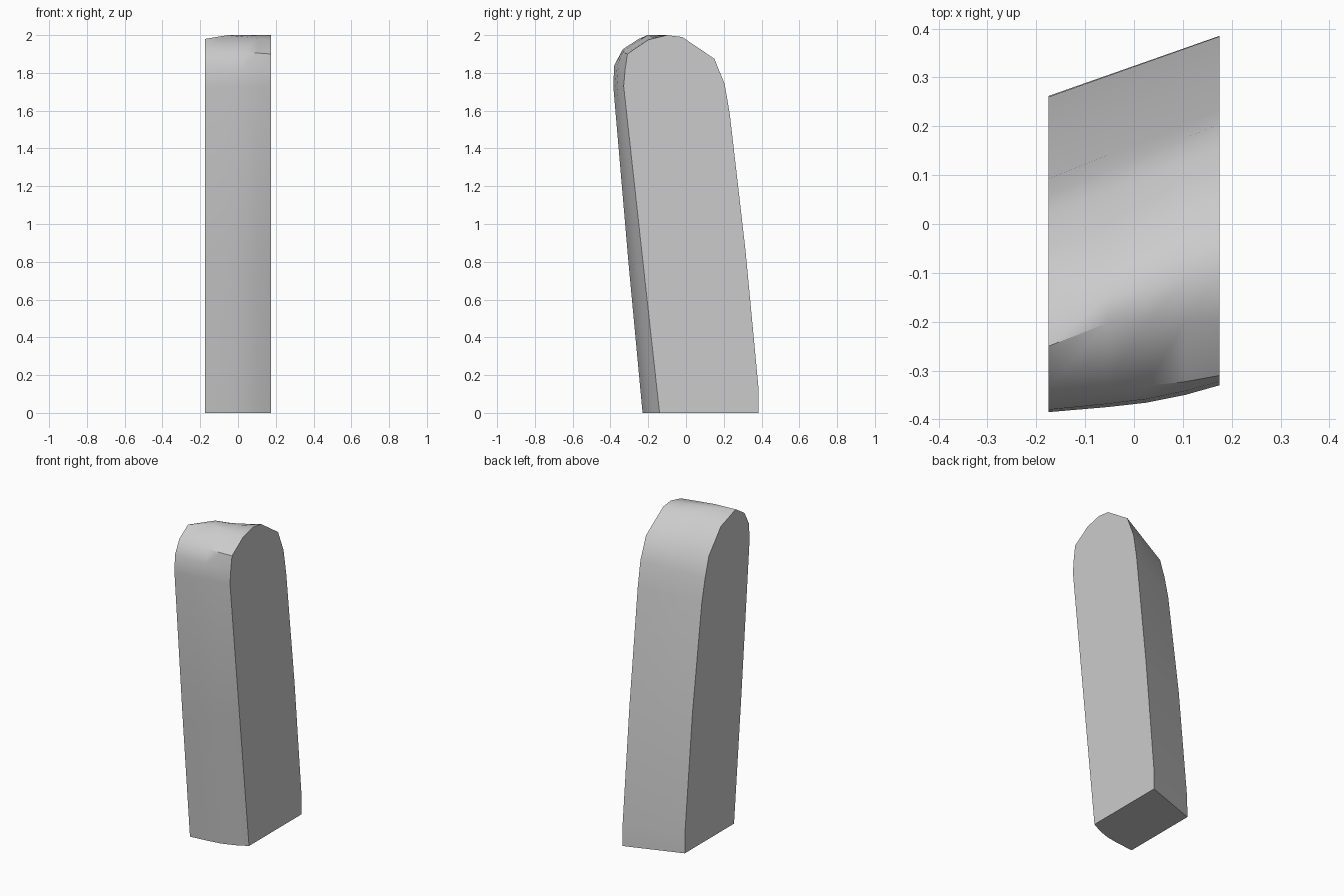
import bpy
import bmesh
import math
from mathutils import Vector

default = bpy.data.objects.get("Cube")
if default:
    bpy.data.objects.remove(default, do_unlink=True)

HALF = 0.175

# Side outlines (y, z), from front foot over the crown to back foot
right_outline = [(-.23, 0), (-.305, .8), (-.385, 1.73), (-.38, 1.84), (-.335, 1.925),
                 (-.25, 1.98), (-.22, 1.972), (-.098, 1.93), (.022, 1.787),
                 (.06, 1.66), (.092, 1.52), (.185, .86), (.26, .13), (.262, 0)]
left_outline = [(-.14, 0), (-.228, .8), (-.33, 1.73), (-.322, 1.82), (-.31, 1.9),
                (-.2, 1.975), (-.1, 2), (-.02, 1.99), (.15, 1.875),
                (.205, 1.74), (.232, 1.58), (.315, .86), (.384, .13), (.385, 0)]
FRONT_COUNT = 5          # points on the bowed front
CROWN = (5, 6)           # points on the raised crown
CROWN_T = 0.343          # where the crown reaches full height


def section(t):
    """Cross-section between the two sides, with bowed front and lifted crown."""
    points = []
    for i, (a, b) in enumerate(zip(right_outline, left_outline)):
        p = Vector(a).lerp(Vector(b), t)
        if i < FRONT_COUNT:
            bow = 0.026 - 0.008 * p.y
            p.x -= bow * math.sin(math.pi * t ** 1.3)
        elif i in CROWN:
            rise = t / CROWN_T if t < CROWN_T else (1 - t) / (1 - CROWN_T)
            p.x += 0.03 * rise
            p.y = min(2.0, p.y + 0.022 * rise)
        points.append(p)
    return points


# Skewed upright slab, lofted from side to side
bm = bmesh.new()
rings = []
for t in (0, CROWN_T, 0.57, 0.8, 1):
    x = HALF * (2 * t - 1)
    rings.append([bm.verts.new((x, p.x, p.y)) for p in section(t)])
for r0, r1 in zip(rings, rings[1:]):
    n = len(r0)
    for i in range(n):
        j = (i + 1) % n
        bm.faces.new((r0[i], r0[j], r1[j], r1[i]))
bm.faces.new(rings[0])
bm.faces.new(rings[-1])
bmesh.ops.recalc_face_normals(bm, faces=bm.faces[:])
mesh = bpy.data.meshes.new("upright_slab")
bm.to_mesh(mesh)
bm.free()
slab = bpy.data.objects.new("upright_slab", mesh)
bpy.context.collection.objects.link(slab)

# Plain grey material
grey = bpy.data.materials.new("light_grey")
grey.use_nodes = True
colour = (0.6, 0.6, 0.6, 1)
grey.diffuse_color = colour
grey.node_tree.nodes["Principled BSDF"].inputs["Base Color"].default_value = colour
mesh.materials.append(grey)

# Smooth the curved faces, keep the side rims sharp
bpy.ops.object.select_all(action="DESELECT")
slab.select_set(True)
bpy.context.view_layer.objects.active = slab
bpy.ops.object.shade_smooth_by_angle(angle=math.radians(40))
